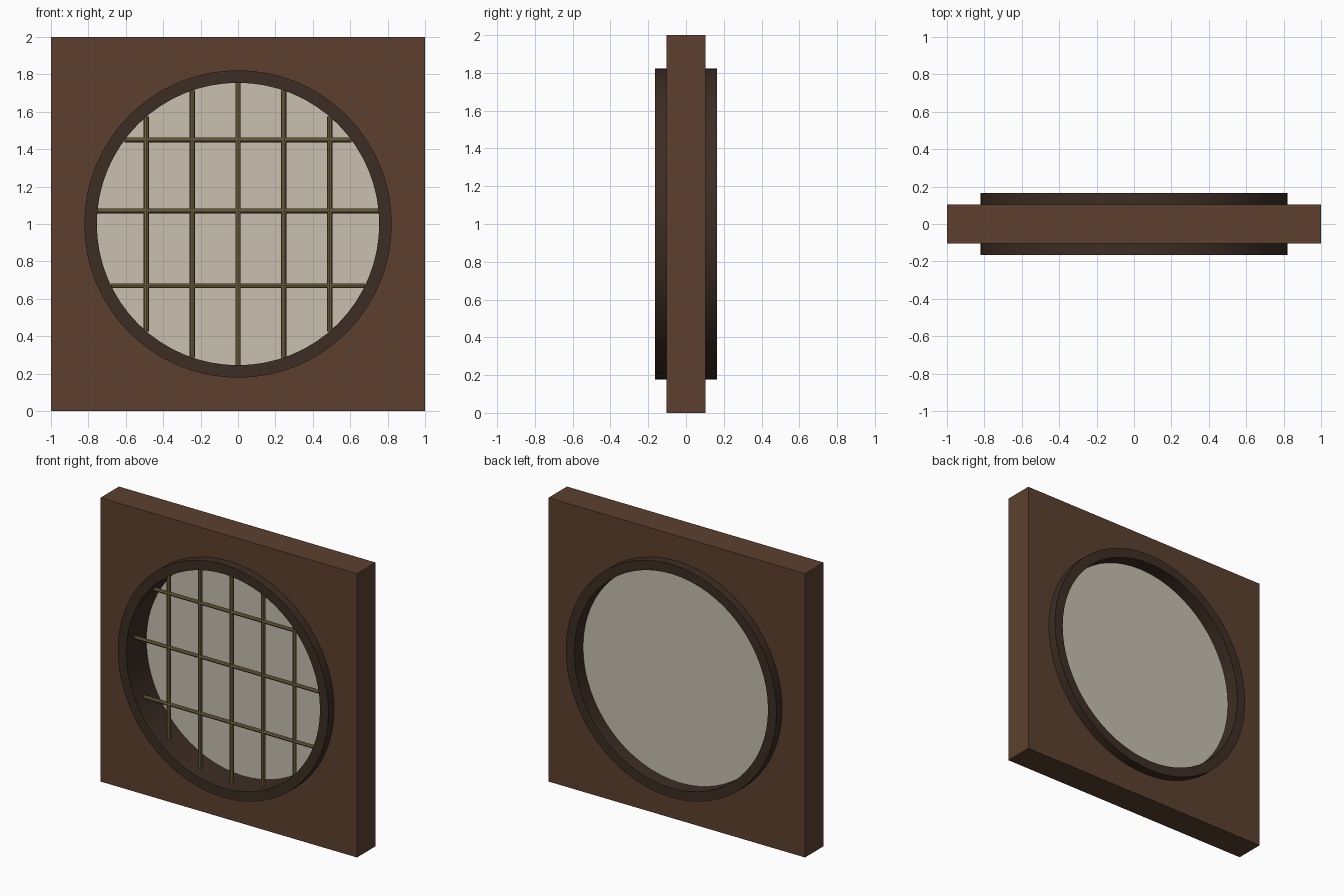
import bpy, bmesh, math
from mathutils import Matrix, Vector

if "Cube" in bpy.data.objects:
    bpy.data.objects.remove(bpy.data.objects["Cube"])

SEG = 64
CENTER_Z = 1.0
INNER_R, OUTER_R = 0.755, 0.822


def material(name, srgb):
    lin = [((c / 255 + 0.055) / 1.055) ** 2.4 for c in srgb]
    m = bpy.data.materials.new(name)
    m.diffuse_color = (*lin, 1)
    m.use_nodes = True
    m.node_tree.nodes["Principled BSDF"].inputs["Base Color"].default_value = m.diffuse_color
    return m


wood = material("brown wood", (92, 64, 47))
dark_wood = material("dark wood", (61, 45, 36))
bar_wood = material("olive bamboo", (122, 106, 70))
paper = material("cream paper", (200, 192, 176))


def finish(name, bm, mat, smooth=True):
    bmesh.ops.recalc_face_normals(bm, faces=bm.faces)
    me = bpy.data.meshes.new(name)
    bm.to_mesh(me)
    bm.free()
    ob = bpy.data.objects.new(name, me)
    bpy.context.collection.objects.link(ob)
    me.materials.append(mat)
    if smooth:
        bpy.ops.object.select_all(action='DESELECT')
        ob.select_set(True)
        bpy.context.view_layer.objects.active = ob
        bpy.ops.object.shade_smooth_by_angle(angle=math.radians(35))
    return ob


def pierced(name, outer, inner, half_depth, mat):
    """Closed band between an outer and an inner outline, given as radius by angle."""
    bm = bmesh.new()
    loops = []
    for radius, y in ((outer, -half_depth), (outer, half_depth),
                      (inner, half_depth), (inner, -half_depth)):
        angles = [math.tau * i / SEG for i in range(SEG)]
        loops.append([bm.verts.new((radius(a) * math.cos(a), y,
                                    CENTER_Z + radius(a) * math.sin(a))) for a in angles])
    for k in range(4):
        a, b = loops[k], loops[(k + 1) % 4]
        for i in range(SEG):
            j = (i + 1) % SEG
            bm.faces.new((a[i], a[j], b[j], b[i]))
    return finish(name, bm, mat)


def rod(name, start, end, radius, mat, sides):
    start, end = Vector(start), Vector(end)
    d = end - start
    bm = bmesh.new()
    mtx = Matrix.Translation((start + end) / 2) @ d.to_track_quat('Z', 'Y').to_matrix().to_4x4()
    bmesh.ops.create_cone(bm, cap_ends=True, segments=sides, radius1=radius,
                          radius2=radius, depth=d.length, matrix=mtx)
    return finish(name, bm, mat, sides > 10)


def square(a):
    return 1.0 / max(abs(math.cos(a)), abs(math.sin(a)))


# Square wall panel with a round opening, and the ring lining it
pierced("wall_panel", square, lambda a: 0.79, 0.103, wood)
pierced("round_frame", lambda a: OUTER_R, lambda a: INNER_R, 0.165, dark_wood)

# Paper pane set towards the back
rod("paper_pane", (0, 0.058, CENTER_Z), (0, 0.068, CENTER_Z), INNER_R + 0.005, paper, SEG)

# Lattice bars, each as long as the chord of the opening
BAR_Y = -0.07
for i in range(-2, 3):
    x = i * 0.245
    h = math.sqrt(INNER_R ** 2 - x ** 2)
    rod("vertical_bar", (x, BAR_Y, CENTER_Z - h), (x, BAR_Y, CENTER_Z + h), 0.014, bar_wood, 8)
for z in (0.67, 1.07, 1.45):
    w = math.sqrt(INNER_R ** 2 - (z - CENTER_Z) ** 2)
    rod("horizontal_bar", (-w, BAR_Y, z), (w, BAR_Y, z), 0.013, bar_wood, 8)
